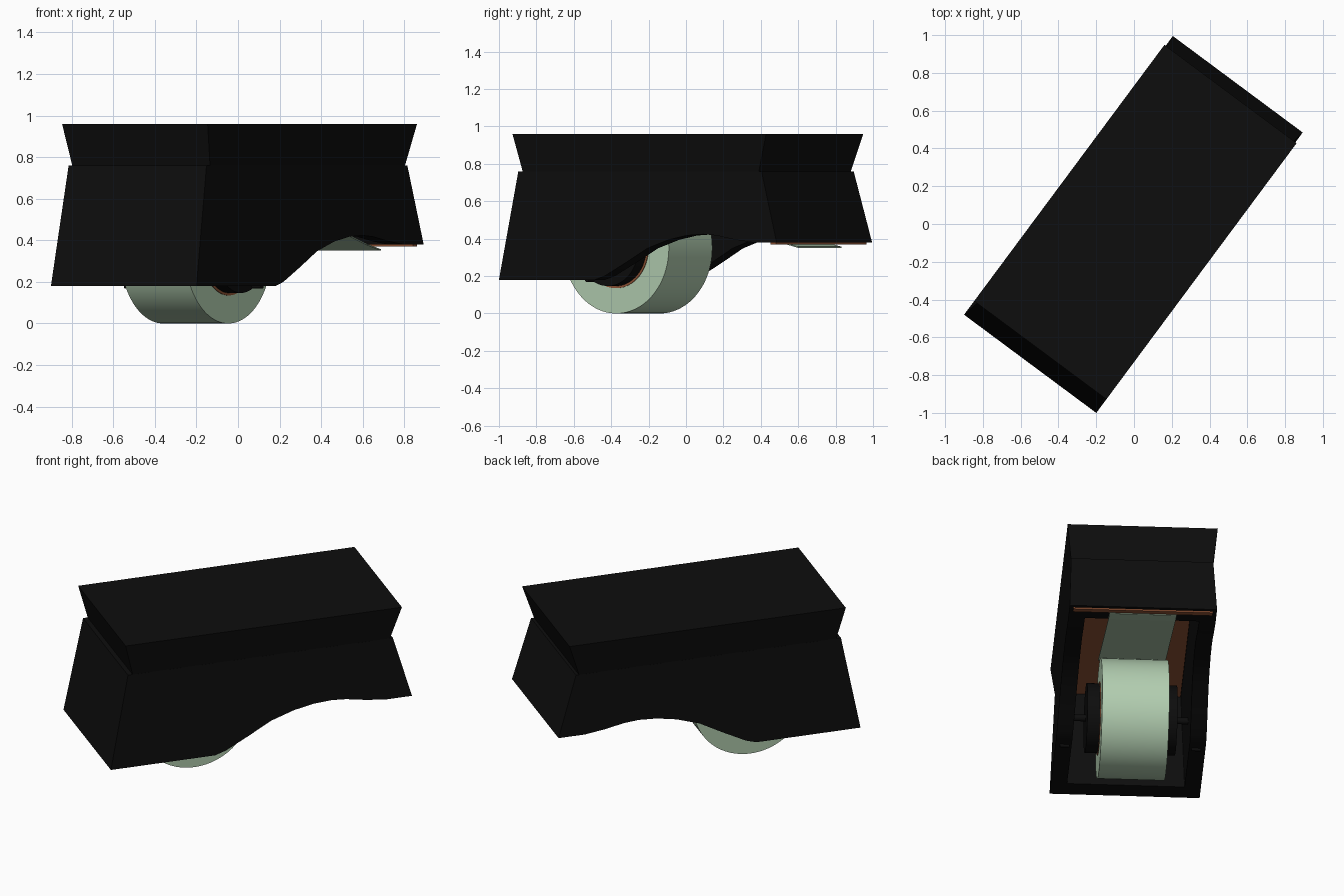
import bpy, bmesh, math
from mathutils import Matrix

if "Cube" in bpy.data.objects:
    bpy.data.objects.remove(bpy.data.objects["Cube"])

# The dispenser stands turned about z; parts are built with x along its length
TURN = Matrix.Rotation(math.radians(53.4), 4, 'Z')


def material(name, colour):
    m = bpy.data.materials.new(name)
    m.use_nodes = True
    m.diffuse_color = (*colour, 1)
    bsdf = m.node_tree.nodes["Principled BSDF"]
    bsdf.inputs["Base Color"].default_value = (*colour, 1)
    bsdf.inputs["Roughness"].default_value = 0.7
    return m


BLACK = material("black plastic", (0.004, 0.004, 0.004))
GREEN = material("pale green paper", (0.45, 0.62, 0.44))
BROWN = material("brown card", (0.27, 0.085, 0.035))


def make(name, bm, mat):
    bmesh.ops.recalc_face_normals(bm, faces=bm.faces)
    mesh = bpy.data.meshes.new(name)
    bm.to_mesh(mesh)
    bm.free()
    mesh.materials.append(mat)
    ob = bpy.data.objects.new(name, mesh)
    bpy.context.collection.objects.link(ob)
    ob.matrix_world = TURN
    return ob


def tapered_box(name, mat, low, high):
    """low and high are (x0, x1, half width, z)."""
    bm = bmesh.new()
    rings = []
    for x0, x1, w, z in (low, high):
        rings.append([bm.verts.new(p) for p in
                      ((x0, -w, z), (x1, -w, z), (x1, w, z), (x0, w, z))])
    for ring in rings:
        bm.faces.new(ring)
    a, b = rings
    for i in range(4):
        j = (i + 1) % 4
        bm.faces.new((a[i], a[j], b[j], b[i]))
    return make(name, bm, mat)


def extrude_profile(name, mat, points, half):
    """Extrude an outline in x and z across the width."""
    bm = bmesh.new()
    face = bm.faces.new([bm.verts.new((x, -half, z)) for x, z in points])
    new = bmesh.ops.extrude_face_region(bm, geom=[face])["geom"]
    verts = [g for g in new if isinstance(g, bmesh.types.BMVert)]
    bmesh.ops.translate(bm, verts=verts, vec=(0, 2 * half, 0))
    return make(name, bm, mat)


def cylinder(name, mat, radius, y0, y1, x=-0.327, z=0.35, sides=64):
    bm = bmesh.new()
    bmesh.ops.create_cone(bm, cap_ends=True, segments=sides,
                          radius1=radius, radius2=radius, depth=y1 - y0)
    bm.transform(Matrix.Translation((x, (y0 + y1) / 2, z))
                 @ Matrix.Rotation(math.pi / 2, 4, 'X'))
    ob = make(name, bm, mat)
    smooth(ob)
    return ob


def smooth(ob):
    bpy.ops.object.select_all(action='DESELECT')
    ob.select_set(True)
    bpy.context.view_layer.objects.active = ob
    bpy.ops.object.shade_smooth_by_angle(angle=math.radians(35))


def cut(ob, cutter):
    cutter.hide_render = True
    bpy.context.view_layer.update()
    mod = ob.modifiers.new("cut", 'BOOLEAN')
    mod.operation = 'DIFFERENCE'
    mod.solver = 'EXACT'
    mod.object = cutter
    bpy.context.view_layer.objects.active = ob
    bpy.ops.object.modifier_apply(modifier=mod.name)
    bpy.data.objects.remove(cutter)


# Housing: flared lower shell with an arched lower edge and an open underside
shell = tapered_box("lower_housing", BLACK,
                    (-0.922, 0.98, 0.436, 0.18), (-0.81, 0.81, 0.413, 0.76))
edge = [(-0.285, 0.18), (-0.22, 0.20), (-0.08, 0.272), (0.06, 0.348),
        (0.2, 0.394), (0.32, 0.417), (0.43, 0.424), (0.52, 0.417),
        (0.64, 0.395), (0.76, 0.38), (1.1, 0.38)]
arch = extrude_profile("arch_cutter", BLACK,
                       edge + [(1.1, 0.05), (-0.285, 0.05)], 0.6)
cut(shell, arch)
cavity = tapered_box("cavity_cutter", BLACK,
                     (-0.81, 0.81, 0.345, 0.1), (-0.72, 0.74, 0.315, 0.74))
cut(shell, cavity)
smooth(shell)

# Lid that widens towards the top, with its card lining
tapered_box("lid", BLACK, (-0.78, 0.79, 0.412, 0.755), (-0.832, 0.857, 0.436, 0.96))
tapered_box("ceiling_lining", BROWN,
            (-0.71, 0.73, 0.313, 0.732), (-0.71, 0.73, 0.313, 0.745))

# Tear bar under the outlet edge
tapered_box("tear_bar", BROWN, (0.865, 0.9, 0.405, 0.37), (0.865, 0.9, 0.405, 0.385))

# Paper roll on its card core
roll = cylinder("paper_roll", GREEN, 0.35, -0.185, 0.205, sides=96)
cylinder("roll_core", BROWN, 0.215, -0.189, 0.209)

# Hubs, axle ends and guides on both sides
for side, s in (("right", -1), ("left", 1)):
    a, b = sorted((s * 0.15, s * 0.262))
    cylinder(side + "_hub", BLACK, 0.203, a, b)
    a, b = sorted((s * 0.25, s * 0.36))
    cylinder(side + "_axle_end", BLACK, 0.02, a, b, sides=16)
    a, b = sorted((s * 0.355, s * 0.41))
    cylinder(side + "_guide_pin", BLACK, 0.012, a, b, x=-0.357, z=0.18, sides=16)

# Paper sheet running from the roll down to the outlet
path = [(-0.225, 0.686), (0.78, 0.383), (0.89, 0.357)]
sheet = extrude_profile("paper_sheet", GREEN,
                        path + [(x, z - 0.006) for x, z in reversed(path)], 0.195)
